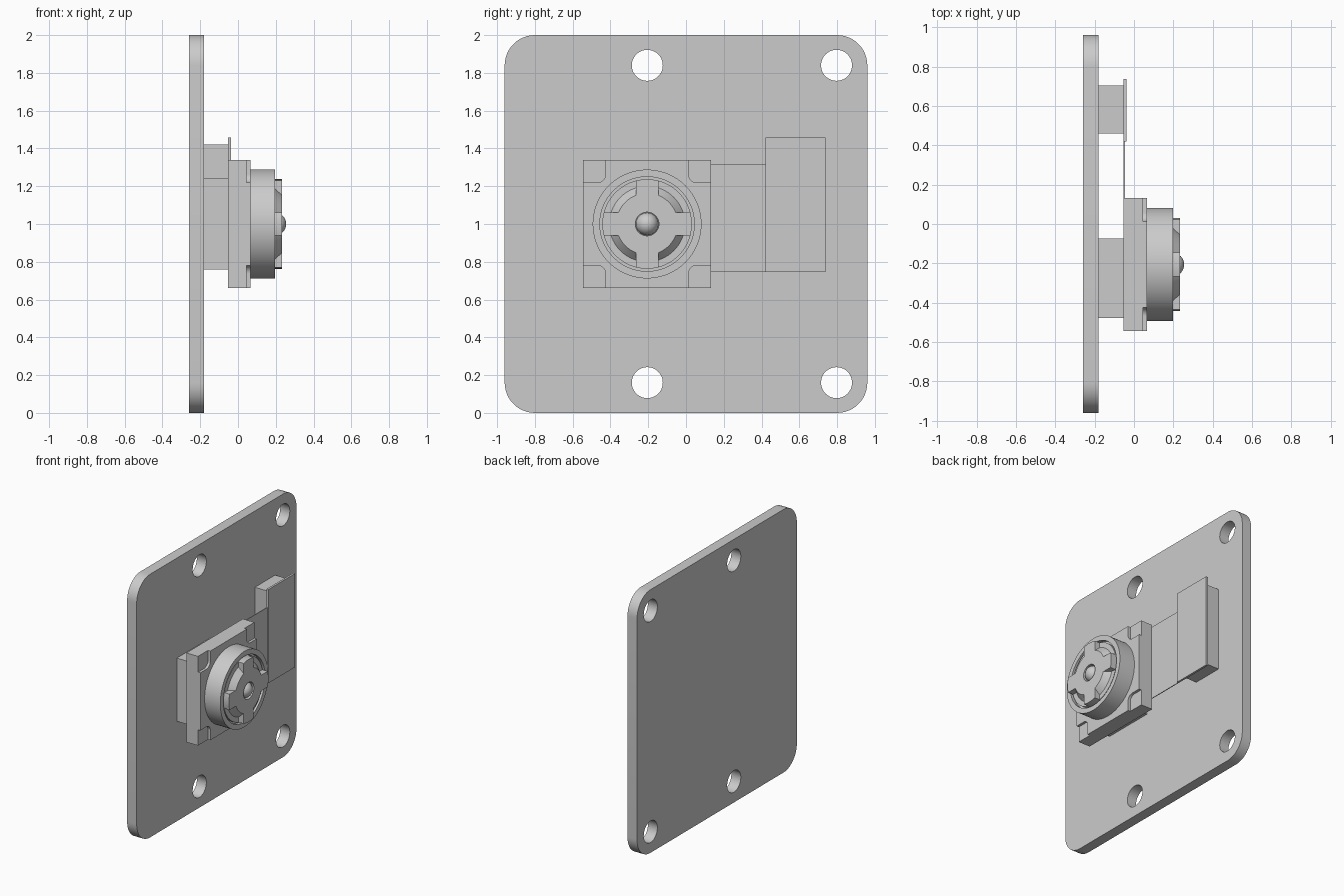
import bpy, bmesh, math
from mathutils import Vector

if "Cube" in bpy.data.objects:
    bpy.data.objects.remove(bpy.data.objects["Cube"])

CY, CZ = -0.206, 1.0          # optical axis position (axis runs along x)


def finish(name, bm):
    bmesh.ops.remove_doubles(bm, verts=bm.verts, dist=1e-5)
    bmesh.ops.recalc_face_normals(bm, faces=bm.faces)
    me = bpy.data.meshes.new(name)
    bm.to_mesh(me)
    bm.free()
    ob = bpy.data.objects.new(name, me)
    bpy.context.collection.objects.link(ob)
    return ob


def prism(name, outline, x0, x1):
    """Extrude a (y, z) outline along x."""
    bm = bmesh.new()
    face = bm.faces.new([bm.verts.new((x0, y, z)) for y, z in outline])
    ext = bmesh.ops.extrude_face_region(bm, geom=[face])["geom"]
    verts = [v for v in ext if isinstance(v, bmesh.types.BMVert)]
    bmesh.ops.translate(bm, verts=verts, vec=(x1 - x0, 0, 0))
    return finish(name, bm)


def lathe(name, profile, steps=96):
    """Revolve an (r, x) profile around the optical axis."""
    bm = bmesh.new()
    vs = [bm.verts.new((x, CY + r, CZ)) for r, x in profile]
    es = [bm.edges.new(p) for p in zip(vs, vs[1:])]
    bmesh.ops.spin(bm, geom=vs + es, cent=(0, CY, CZ), axis=(1, 0, 0),
                   angle=math.tau, steps=steps, use_duplicate=False)
    return finish(name, bm)


def arc(cy, cz, r, a0, a1, n):
    return [(cy + r * math.cos(a0 + (a1 - a0) * i / n),
             cz + r * math.sin(a0 + (a1 - a0) * i / n)) for i in range(n + 1)]


def circle(cy, cz, r, n=48):
    return arc(cy, cz, r, 0, math.tau, n)[:-1]


def rect(y0, y1, z0, z1):
    return [(y0, z0), (y1, z0), (y1, z1), (y0, z1)]


def rounded_rect(cy, cz, hy, hz, r):
    pts = []
    for k, (sy, sz) in enumerate([(1, 1), (-1, 1), (-1, -1), (1, -1)]):
        a = k * math.pi / 2
        pts += arc(cy + sy * (hy - r), cz + sz * (hz - r), r, a, a + math.pi / 2, 12)
    return pts


def cut(ob, cutters):
    """Subtract the cutters, then discard them."""
    bpy.context.view_layer.objects.active = ob
    for c in cutters:
        c.hide_render = True
        m = ob.modifiers.new("cut", 'BOOLEAN')
        m.operation, m.solver, m.object = 'DIFFERENCE', 'EXACT', c
        bpy.ops.object.modifier_apply(modifier=m.name)
        bpy.data.objects.remove(c)


# Circuit board with four mounting holes
board = prism("circuit_board", rounded_rect(0, 1, 0.96, 1.0, 0.16), -0.26, -0.18)
cut(board, [prism("hole_cutter", circle(y, z, 0.082), -0.4, 0)
            for y in (-0.205, 0.797) for z in (0.16, 1.84)])

# Foam pad, connector, stiffener and flexible ribbon
prism("foam_pad", rect(-0.478, -0.073, 0.76, 1.24), -0.18, -0.053)
prism("connector", rect(0.46, 0.703, 0.78, 1.42), -0.18, -0.053)
prism("stiffener", rect(0.42, 0.738, 0.745, 1.457), -0.053, -0.037)
prism("ribbon", rect(0.132, 0.42, 0.745, 1.318), -0.053, -0.047)

# Square housing with rounded pockets in its corners
H = 0.339
housing = prism("lens_housing", rect(CY - H, CY + H, CZ - H, CZ + H), -0.053, 0.065)
cut(housing, [prism("pocket_cutter",
                    rounded_rect(CY + sy * H, CZ + sz * H, 0.12, 0.12, 0.045), 0.045, 0.2)
              for sy in (-1, 1) for sz in (-1, 1)])

# Barrel: rim, narrow groove and recessed floor
lathe("lens_barrel", [(0, 0.19), (0.237, 0.19), (0.237, 0.17), (0.25, 0.17),
                      (0.25, 0.197), (0.288, 0.197), (0.288, 0.065), (0, 0.065)])

# Sloping skirt around the middle of the cross
lathe("focus_skirt", [(0.163, 0.234), (0.2, 0.19), (0.163, 0.19), (0.163, 0.234)])

# Cross-shaped focus ring with a central bore
W, R_IN, R_OUT = 0.06, 0.163, 0.237
a_out, a_in = math.asin(W / R_OUT), math.asin(W / R_IN)
outline = []
for k in range(4):
    a = k * math.pi / 2
    outline += arc(CY, CZ, R_OUT, a - a_out, a + a_out, 8)
    outline += arc(CY, CZ, R_IN, a + a_in, a + math.pi / 2 - a_in, 12)
cross = prism("focus_cross", outline, 0.185, 0.234)
cut(cross, [prism("bore_cutter", circle(CY, CZ, 0.0625), 0.1, 0.3)])

# Glass lens sitting in the bore
bpy.ops.mesh.primitive_uv_sphere_add(segments=40, ring_count=20, radius=0.06,
                                     location=(0.195, CY, CZ), rotation=(0, math.pi / 2, 0))
bpy.context.object.name = "glass_lens"

# Smooth the round surfaces, keep hard edges
for ob in bpy.context.scene.objects:
    ob.select_set(True)
bpy.ops.object.shade_smooth_by_angle(angle=math.radians(30))
